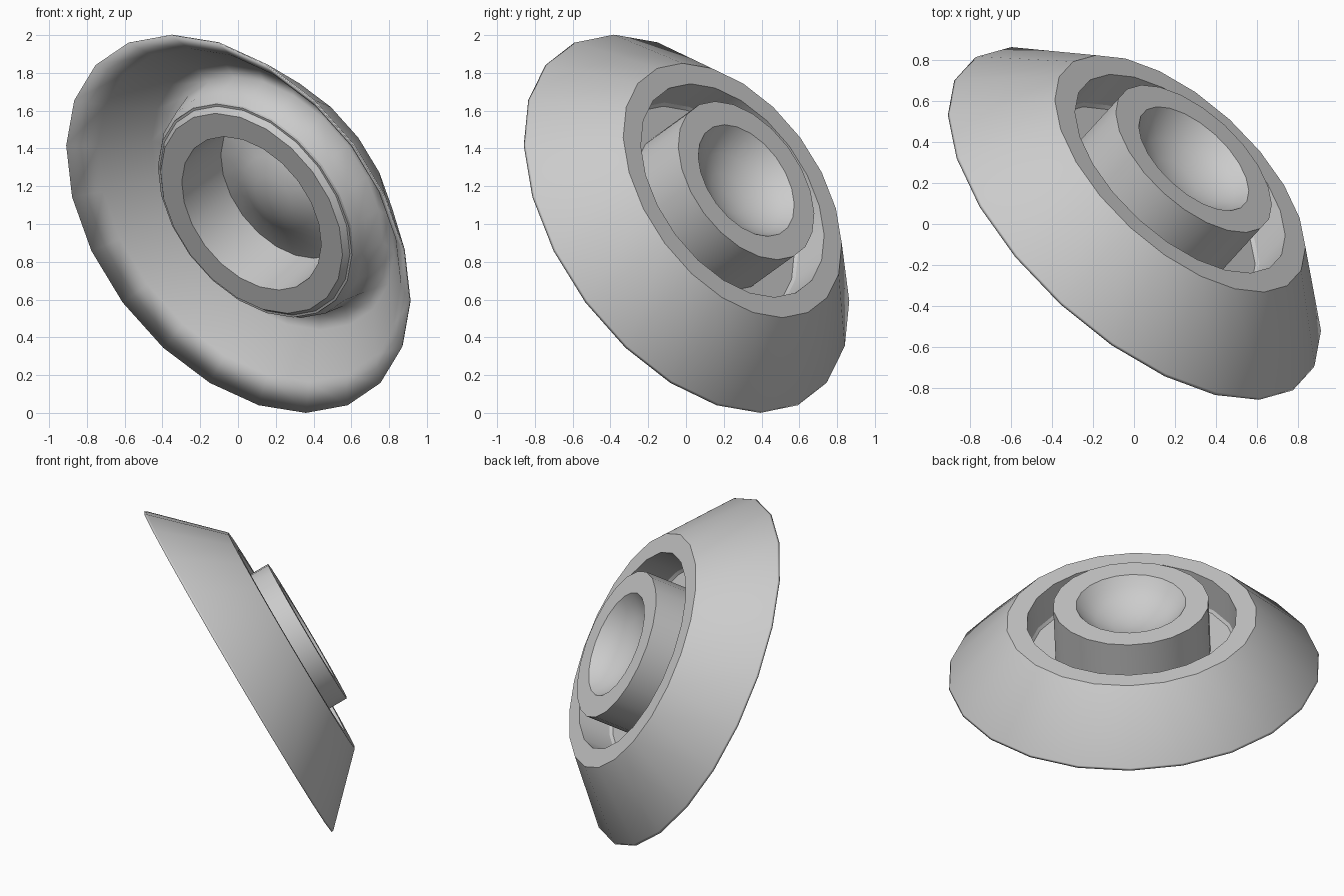
import bpy
import bmesh
from math import cos, sin, tau
from mathutils import Matrix, Vector

cube = bpy.data.objects.get("Cube")
if cube:
    bpy.data.objects.remove(cube, do_unlink=True)

SIDES = 22

# Single grey material
grey = bpy.data.materials.new("plain_grey")
grey.use_nodes = True
colour = (0.6, 0.6, 0.6, 1.0)
grey.diffuse_color = colour
bsdf = next(n for n in grey.node_tree.nodes if n.type == "BSDF_PRINCIPLED")
bsdf.inputs["Base Color"].default_value = colour

# Tilted frame: local z is the axis of the disc
axis = Vector((0.596, 0.651, 0.47)).normalized()
side = Vector((0, 0, 1))
side = (side - axis * side.dot(axis)).normalized()
frame = Matrix((side, axis.cross(side), axis)).transposed().to_4x4()
frame = Matrix.Translation((0, 0, 1)) @ frame


def lathe(name, profile):
    """Turn (radius, height, sharp) points around the tilted axis."""
    bm = bmesh.new()
    rings = []
    for radius, height, sharp in profile:
        count = SIDES if radius > 0 else 1
        rings.append([bm.verts.new((radius * cos(tau * i / SIDES),
                                    radius * sin(tau * i / SIDES), height))
                      for i in range(count)])
    for a, b in zip(rings, rings[1:]):
        for i in range(SIDES):
            j = i + 1
            corners = [a[i % len(a)], b[i % len(b)], b[j % len(b)], a[j % len(a)]]
            face = bm.faces.new(list(dict.fromkeys(corners)))
            face.smooth = True
    # Crisp edges along the marked rings
    for ring, point in zip(rings, profile):
        if point[2]:
            for i in range(SIDES):
                edge = bm.edges.get((ring[i], ring[(i + 1) % SIDES]))
                edge.smooth = False
    bm.transform(frame)
    mesh = bpy.data.meshes.new(name)
    bm.to_mesh(mesh)
    bm.free()
    mesh.materials.append(grey)
    obj = bpy.data.objects.new(name, mesh)
    bpy.context.scene.collection.objects.link(obj)
    return obj


# Flared body: gutter, flat top ring, sloping skirt, thin rim, hollow underside
lathe("flared_body", [
    (0.475, 0.15, False), (0.64, 0.15, True), (0.64, 0.378, True),
    (0.763, 0.378, True), (1.128, 0.014, False), (1.133, 0, False),
    (1.0, 0.1, False), (0.8, 0.31, False), (0.7, 0.34, False),
    (0.67, 0.2, False), (0.6, 0.12, True), (0.46, 0.12, False),
])

# Raised post with a dished top
lathe("dished_post", [
    (0, 0.33, False), (0.12, 0.345, False), (0.22, 0.385, False),
    (0.29, 0.435, False), (0.335, 0.49, True), (0.475, 0.49, True),
    (0.475, 0.15, False),
])

# Inside of the post, with the underside of the dish
lathe("post_inside", [
    (0.46, 0.12, False), (0.44, 0.44, True), (0.31, 0.4, False),
    (0.22, 0.35, False), (0.12, 0.31, False), (0, 0.295, False),
])
